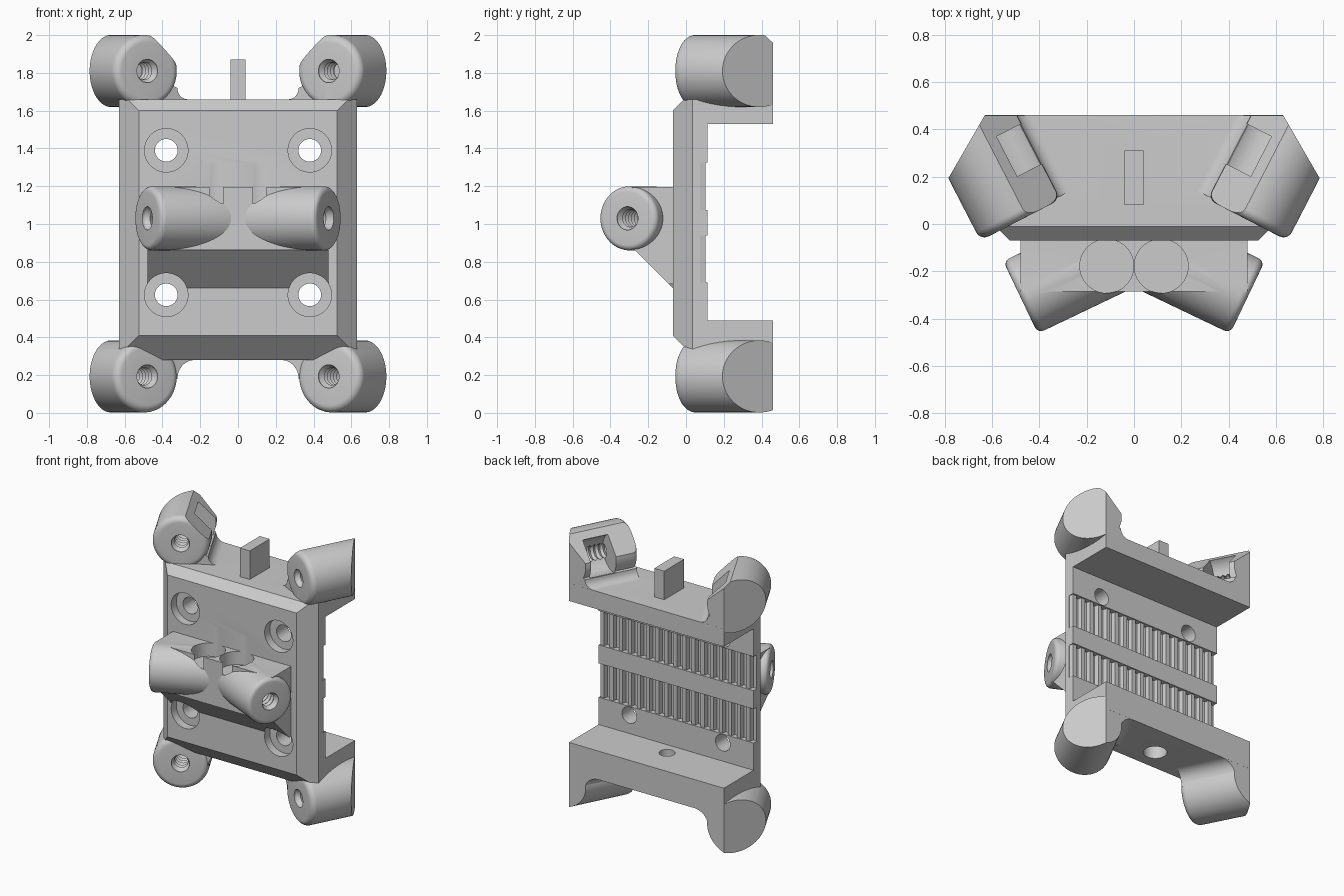
import bpy, bmesh, math
from mathutils import Matrix, Vector

if "Cube" in bpy.data.objects:
    bpy.data.objects.remove(bpy.data.objects["Cube"])


def frame(origin, a, b, c):
    """Local axes a, b, c placed at origin."""
    m = Matrix((a, b, c)).transposed().to_4x4()
    m.translation = Vector(origin)
    return m


def finish(name, bm):
    bmesh.ops.recalc_face_normals(bm, faces=bm.faces)
    me = bpy.data.meshes.new(name)
    bm.to_mesh(me)
    bm.free()
    ob = bpy.data.objects.new(name, me)
    bpy.context.collection.objects.link(ob)
    return ob


def loft(name, rings, cuts=()):
    """Closed skin over point rings, then trimmed by (point, outward normal) planes."""
    bm = bmesh.new()
    vs = [[bm.verts.new(p) for p in r] for r in rings]
    n = len(vs[0])
    for r0, r1 in zip(vs, vs[1:]):
        for i in range(n):
            j = (i + 1) % n
            bm.faces.new((r0[i], r0[j], r1[j], r1[i]))
    bm.faces.new(vs[0])
    bm.faces.new(vs[-1])
    for co, no in cuts:
        geom = bm.verts[:] + bm.edges[:] + bm.faces[:]
        res = bmesh.ops.bisect_plane(bm, geom=geom, dist=1e-5, plane_co=co,
                                     plane_no=no, clear_outer=True)
        edges = [e for e in res['geom_cut'] if isinstance(e, bmesh.types.BMEdge)]
        if edges:
            bmesh.ops.holes_fill(bm, edges=edges, sides=0)
    return finish(name, bm)


def prism(name, pts, m, depth, cuts=()):
    return loft(name, [[m @ Vector((a, b, t)) for a, b in pts] for t in (0, depth)], cuts)


def lathe(name, prof, m, seg=48, cuts=()):
    ang = [2 * math.pi * (i + .5) / seg for i in range(seg)]
    return loft(name, [[m @ Vector((r * math.cos(a), r * math.sin(a), t)) for a in ang]
                       for r, t in prof], cuts)


def combine(ob, other, op):
    mod = ob.modifiers.new("join", 'BOOLEAN')
    mod.operation, mod.object, mod.solver = op, other, 'EXACT'
    bpy.context.view_layer.objects.active = ob
    bpy.ops.object.modifier_apply(modifier=mod.name)
    bpy.data.objects.remove(other)


def rounded_rod(r, length, f=.04):
    """Lathe profile with a rounded front rim."""
    arc = [(r - f + f * math.sin(k * math.pi / 12), f - f * math.cos(k * math.pi / 12))
           for k in range(7)]
    return arc + [(r, length)]


def thread(depth):
    """Lathe profile of a threaded hole."""
    n = int(depth / .018)
    return [(.062, -.05), (.062, .012)] + [(.046 if k % 2 else .057, .02 + k * .018)
                                           for k in range(n)]


X, Y, Z = Vector((1, 0, 0)), Vector((0, 1, 0)), Vector((0, 0, 1))

# C-shaped main plate with bevelled sides
prof = [(-.07, .41), (.06, .28), (.46, .28), (.46, .49), (.115, .49), (.115, 1.53),
        (.46, 1.53), (.46, 1.66), (-.01, 1.66), (-.07, 1.6)]
body = prism("bracket_body", prof, frame((-.63, 0, 0), Y, Z, X), 1.26,
             [((s * .525, -.07, 1), (s, -1, 0)) for s in (-1, 1)])

# toothed channels across the back
pitch, n = .074, 18
comb = [(.72, .2), (-.72, .2)]
for i in range(n):
    x = (i - n / 2) * pitch
    comb += [(x, .104), (x + pitch * .4, .104), (x + pitch * .5, .075), (x + pitch * .9, .075)]
for z in (.69, 1.075):
    combine(body, prism("tooth_cutter", comb, frame((0, 0, z), X, Y, Z), .25), 'DIFFERENCE')

# centre block with sloped underside
block = [(-.05, .64), (-.07, .66), (-.27, .862), (-.286, .862), (-.286, 1.197), (-.05, 1.197)]
combine(body, prism("centre_block", block, frame((-.48, 0, 0), Y, Z, X), .96), 'UNION')

holes = []
ang = math.radians(27.3)
ca, sa = math.cos(ang), math.sin(ang)
for s in (-1, 1):
    # corner lugs with a filleted web into the shelf
    u, d = Vector((-s * ca, sa, 0)), Vector((s * sa, ca, 0))
    trim = [((0, .4595, 0), (0, 1, 0)), ((s * .79, .185, 0), (s * .865, .5, 0))]
    for top in (False, True):
        zc, h, f = (1.81, .15, .06) if top else (.193, .087, .1)
        v = -Z if top else Z
        m = frame((s * .48, .017, zc), u, v, d)
        cuts = list(trim)
        if top:
            no = u + Z
            cuts.append((m.translation + no * .109, no))
        rod = lathe("corner_lug", rounded_rod(.191, .8), m, cuts=cuts)
        web = [(0, 0), (.185, h - f)]
        web += [(.185 + f - f * math.cos(k * math.pi / 12),
                 h - f + f * math.sin(k * math.pi / 12)) for k in range(1, 7)]
        web += [(.185 + f, h + .03), (0, h + .03)]
        wm = m @ Matrix.Translation((0, 0, .012))
        combine(rod, prism("lug_web", web, wm, .8, trim), 'UNION')
        combine(body, rod, 'UNION')
        holes.append(lathe("lug_hole", thread(.3), m, 24))
        if top:
            # screw access pocket on the inner side
            pm = frame(m.translation + u * .13 + Z * .03, u, v, d)
            holes.append(lathe("pocket_cutter", [(.13, .17), (.13, .36)], pm, 40))
    # centre lugs angled outwards
    d = Vector((-s * .902, .431, 0))
    m = frame((s * .48, -.31, 1.03), Z, d.cross(Z), d)
    combine(body, lathe("centre_lug", rounded_rod(.17, .45, .03), m), 'UNION')
    holes.append(lathe("lug_hole", thread(.28), m, 24))
    # vertical round pockets in the centre block
    holes.append(lathe("round_pocket", [(.114, 1.1), (.114, 1.32)],
                       frame((s * .115, -.178, 0), X, Y, Z)))
    # counterbored mounting holes
    for z in (.625, 1.39):
        holes.append(lathe("mount_hole", [(.115, 0), (.115, .29), (.06, .29), (.06, .6)],
                           frame((s * .38, -.3, z), X, -Z, Y)))

# stop post on the top shelf
post = [(-.04, .08), (.04, .08), (.04, .31), (-.04, .31)]
combine(body, prism("stop_post", post, frame((0, 0, 1.6), X, Y, Z), .27), 'UNION')

# stepped hole through the lower shelf
holes.append(lathe("shelf_hole", [(.08, .2), (.08, .38), (.054, .38), (.054, .6)],
                   frame((0, .22, 0), X, Y, Z)))
for h in holes:
    combine(body, h, 'DIFFERENCE')

# smooth curved surfaces, keep hard edges
bpy.ops.object.select_all(action='DESELECT')
body.select_set(True)
bpy.context.view_layer.objects.active = body
bpy.ops.object.shade_smooth_by_angle(angle=math.radians(25))
